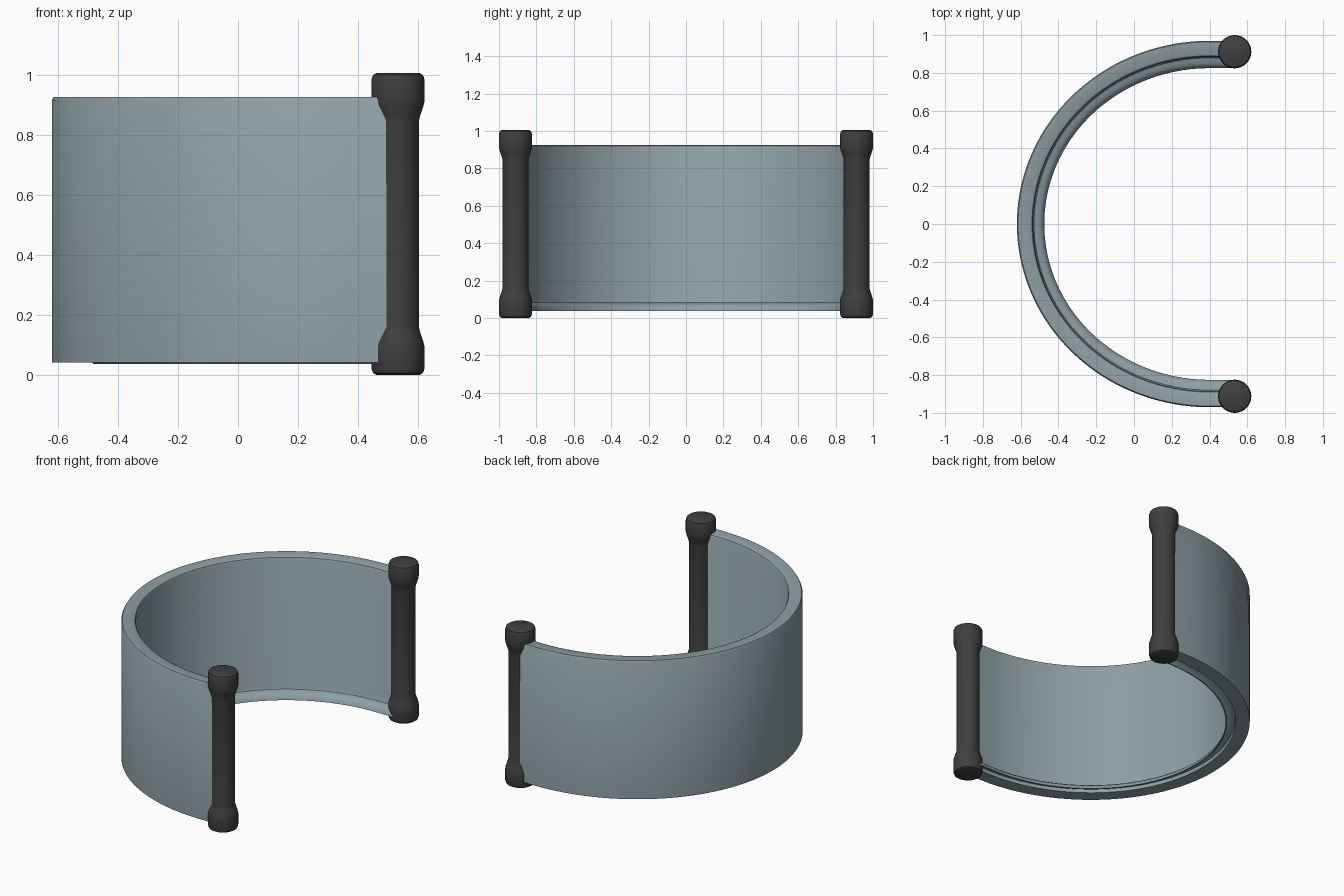
import bpy, bmesh, math

if "Cube" in bpy.data.objects:
    bpy.data.objects.remove(bpy.data.objects["Cube"])

def material(name, color):
    m = bpy.data.materials.new(name)
    m.diffuse_color = (*color, 1)
    m.use_nodes = True
    m.node_tree.nodes["Principled BSDF"].inputs["Base Color"].default_value = m.diffuse_color
    return m

BLUE = material("blue_grey", (0.27, 0.35, 0.38))
DARK = material("charcoal", (0.05, 0.05, 0.05))

def finish(name, bm, mat):
    bmesh.ops.recalc_face_normals(bm, faces=bm.faces[:])
    me = bpy.data.meshes.new(name)
    bm.to_mesh(me)
    bm.free()
    ob = bpy.data.objects.new(name, me)
    bpy.context.collection.objects.link(ob)
    me.materials.append(mat)
    bpy.ops.object.select_all(action='DESELECT')
    ob.select_set(True)
    bpy.context.view_layer.objects.active = ob
    bpy.ops.object.shade_smooth_by_angle(angle=math.radians(35))
    return ob

# Horseshoe wall: section (inward offset, z) swept along a half ellipse with short straight ends
SECTION = [(0, 0.042), (0, 0.915), (0.006, 0.925), (0.07, 0.925), (0.08, 0.92), (0.085, 0.91),
           (0.085, 0.095), (0.091, 0.082), (0.105, 0.077), (0.122, 0.073), (0.137, 0.06),
           (0.145, 0.037), (0.138, 0.037), (0.127, 0.052), (0.11, 0.062), (0.088, 0.064),
           (0.085, 0.042)]
CX, A, B, END, N = 0.40, 1.02, 0.97, 0.53, 80

def station(i, off):
    if i in (0, N + 2):
        return END, (B - off) * (1 if i == 0 else -1)
    t = math.pi / 2 + math.pi * (i - 1) / N
    return CX + (A - off) * math.cos(t), (B - off) * math.sin(t)

bm = bmesh.new()
rings = [[bm.verts.new((*station(i, off), z)) for off, z in SECTION] for i in range(N + 3)]
K = len(SECTION)
for r0, r1 in zip(rings, rings[1:]):
    for k in range(K):
        bm.faces.new((r0[k], r0[(k + 1) % K], r1[(k + 1) % K], r1[k]))
bm.faces.new(rings[0])
bm.faces.new(rings[-1])
finish("curved_wall", bm, BLUE)

# End posts: turned profile (radius, z), mirrored top to bottom
HALF = [(0.072, 0), (0.083, 0.006), (0.088, 0.02), (0.088, 0.095), (0.085, 0.108), (0.073, 0.145), (0.07, 0.157)]
PROFILE = HALF + [(r, 1.005 - z) for r, z in reversed(HALF)]
SIDES = 40

def post(name, x, y):
    bm = bmesh.new()
    rows = [[bm.verts.new((x + r * math.cos(2 * math.pi * s / SIDES),
                           y + r * math.sin(2 * math.pi * s / SIDES), z))
             for s in range(SIDES)] for r, z in PROFILE]
    for a, b in zip(rows, rows[1:]):
        for s in range(SIDES):
            n = (s + 1) % SIDES
            bm.faces.new((a[s], a[n], b[n], b[s]))
    bm.faces.new(rows[0])
    bm.faces.new(rows[-1])
    finish(name, bm, DARK)

for side, label in ((-1, "front_post"), (1, "back_post")):
    post(label, 0.533, side * 0.912)
